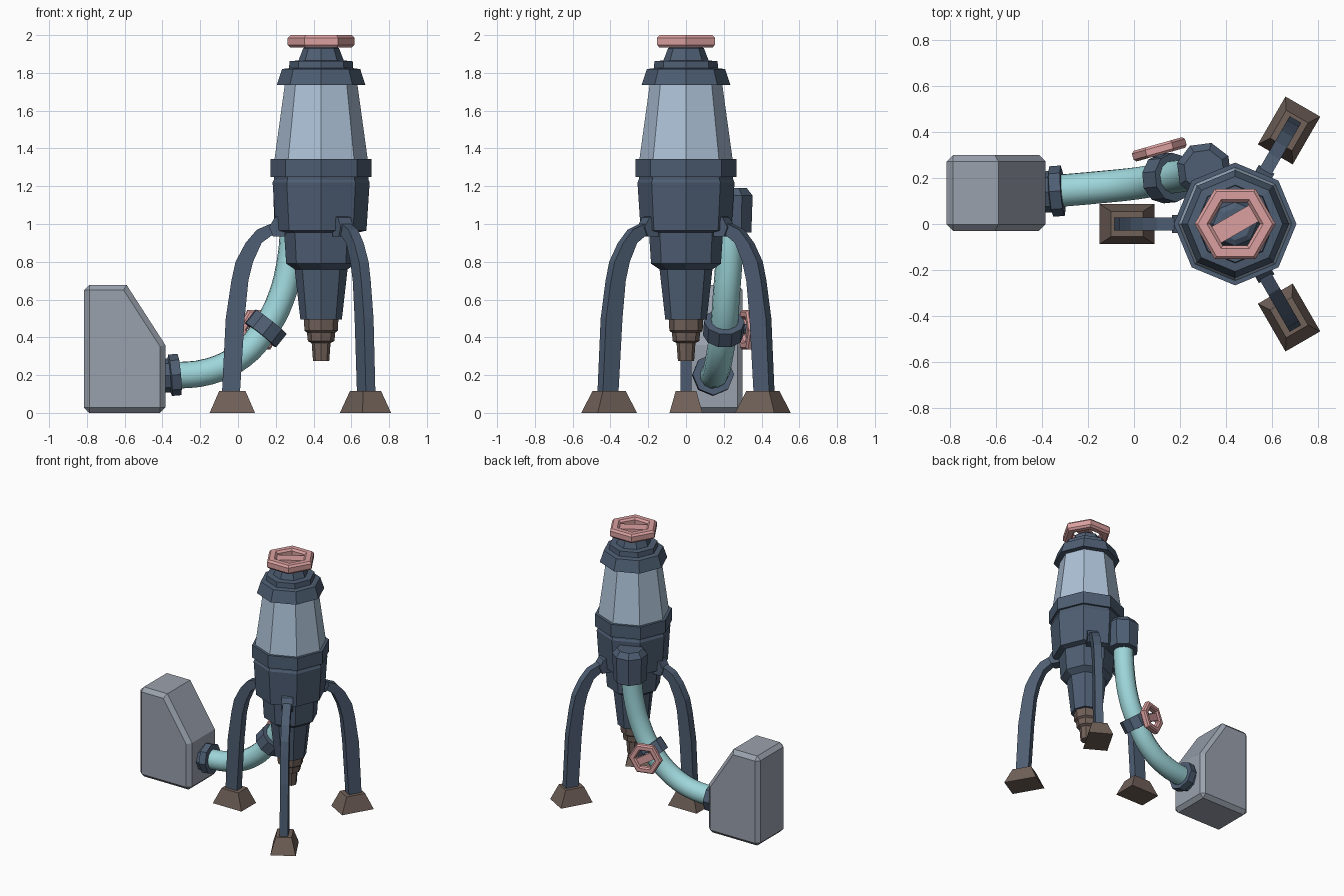
import bpy, bmesh, math
from mathutils import Vector, Matrix

if "Cube" in bpy.data.objects:
    bpy.data.objects.remove(bpy.data.objects["Cube"])

CX = 0.44  # body axis position


def material(name, rgb):
    m = bpy.data.materials.new(name)
    lin = [((c / 255 + 0.055) / 1.055) ** 2.4 for c in rgb]
    m.diffuse_color = (*lin, 1)
    m.use_nodes = True
    m.node_tree.nodes["Principled BSDF"].inputs["Base Color"].default_value = m.diffuse_color
    return m


SLATE = material("slate blue", (78, 94, 115))
GLASS = material("pale blue glass", (172, 193, 214))
PINK = material("pink", (219, 160, 160))
TEAL = material("pale teal", (158, 214, 218))
BROWN = material("brown", (113, 97, 89))
GREY = material("grey", (154, 161, 173))


def finish(name, bm, mat, matrix=Matrix()):
    bmesh.ops.recalc_face_normals(bm, faces=bm.faces)
    me = bpy.data.meshes.new(name)
    bm.to_mesh(me)
    bm.free()
    me.transform(matrix)
    me.materials.append(mat)
    ob = bpy.data.objects.new(name, me)
    bpy.context.collection.objects.link(ob)
    return ob


def lathe(name, profile, n, mat, matrix=Matrix(), ring=False):
    """Turn (radius, z) points; ring=True closes the profile on itself."""
    bm = bmesh.new()
    rows = [[bm.verts.new((r * math.cos(2 * math.pi * i / n), r * math.sin(2 * math.pi * i / n), z))
             for i in range(n)] for r, z in profile]
    pairs = list(zip(rows, rows[1:]))
    if ring:
        pairs.append((rows[-1], rows[0]))
    else:
        bm.faces.new(rows[0])
        bm.faces.new(rows[-1])
    for a, b in pairs:
        for i in range(n):
            j = (i + 1) % n
            bm.faces.new((a[i], a[j], b[j], b[i]))
    return finish(name, bm, mat, matrix)


def prism(name, pts, y0, y1, mat, matrix=Matrix()):
    """Extrude an x-z outline from y0 to y1."""
    bm = bmesh.new()
    face = bm.faces.new([bm.verts.new((x, y0, z)) for x, z in pts])
    geo = bmesh.ops.extrude_face_region(bm, geom=[face])["geom"]
    bmesh.ops.translate(bm, vec=(0, y1 - y0, 0), verts=[g for g in geo if isinstance(g, bmesh.types.BMVert)])
    return finish(name, bm, mat, matrix)


def block(name, bottom, top, z0, z1, mat, matrix):
    """Tapered box; bottom and top are half sizes."""
    bm = bmesh.new()
    bmesh.ops.create_cube(bm, size=2)
    for v in bm.verts:
        sx, sy = top if v.co.z > 0 else bottom
        v.co = (v.co.x * sx, v.co.y * sy, z1 if v.co.z > 0 else z0)
    return finish(name, bm, mat, matrix)


def aim(loc, axis):
    return Matrix.Translation(loc) @ Vector(axis).to_track_quat('Z', 'Y').to_matrix().to_4x4()


def wheel(name, ro, ri, h, matrix):
    """Six-sided hand wheel with one cross bar."""
    b = h * 0.22
    lathe(name + "_rim", [(ri, -h / 2 + b), (ri + b, -h / 2), (ro - b, -h / 2), (ro, -h / 2 + b),
                          (ro, h / 2 - b), (ro - b, h / 2), (ri + b, h / 2), (ri, h / 2 - b)],
          6, PINK, matrix, ring=True)
    block(name + "_bar", (ri * 0.98, ri * 0.38), (ri * 0.98, ri * 0.38), -h * 0.3, h * 0.25, PINK,
          matrix @ Matrix.Rotation(math.radians(30), 4, 'Z'))


# Main body stack
body = Matrix.Translation((CX, 0, 0))
lathe("drill_tip", [(.043, .275), (.05, .37), (.07, .38), (.075, .425), (.088, .435), (.093, .52)], 8, BROWN, body)
lathe("lower_body", [(.11, .495), (.14, .76), (.185, .79), (.196, .955), (.24, .965), (.257, 1.22), (.25, 1.235),
                     (.25, 1.25), (.267, 1.25), (.267, 1.345), (.235, 1.345)], 8, SLATE, body)
lathe("glass_tank", [(.247, 1.34), (.192, 1.74)], 8, GLASS, body)
lathe("top_cap", [(.19, 1.735), (.235, 1.735), (.207, 1.82), (.17, 1.825), (.167, 1.863), (.12, 1.865), (.095, 1.93),
                  (.07, 1.945)], 8, SLATE, body)
wheel("top_wheel", .177, .108, .066, Matrix.Translation((CX, 0, 1.967)))

# Three curved legs with tapered feet and sockets
leg = [(.525, .1), (.505, .5), (.475, .7), (.453, .8), (.40, .90), (.34, .97), (.27, 1.0), (.18, 1.02),
       (.18, .95), (.26, .94), (.315, .90), (.36, .80), (.385, .7), (.405, .5), (.43, .1)]
for k, ang in enumerate((60, 180, 300)):
    m = body @ Matrix.Rotation(math.radians(ang), 4, 'Z')
    prism(f"leg_{k + 1}", leg, -.029, .029, SLATE, m)
    prism(f"leg_socket_{k + 1}", [(.19, .935), (.255, .935), (.275, .985), (.245, 1.035), (.19, 1.05)],
          -.039, .039, SLATE, m)
    block(f"foot_{k + 1}", (.12, .0875), (.07, .055), 0, .115, BROWN, m @ Matrix.Translation((.47, 0, 0)))

# Outlet port on the back of the body
port = Matrix.Translation((.305, .235, 0)) @ Matrix.Rotation(math.radians(30), 4, 'Z')
lathe("outlet_port", [(.115, .955), (.122, 1.15), (.09, 1.19)], 8, SLATE, port)

# Hose sweeping down to the tank
path = [(.295, .235, 1.0), (.28, .228, .82), (.225, .212, .6), (.14, .2, .44), (.02, .178, .305),
        (-.15, .16, .22), (-.38, .14, .195)]
cu = bpy.data.curves.new("hose", 'CURVE')
cu.dimensions = '3D'
cu.bevel_depth = .072
cu.bevel_resolution = 4
cu.resolution_u = 4
sp = cu.splines.new('BEZIER')
sp.bezier_points.add(len(path) - 1)
for p, co in zip(sp.bezier_points, path):
    p.co = co
    p.handle_left_type = p.handle_right_type = 'AUTO'
cu.materials.append(TEAL)
hose = bpy.data.objects.new("hose", cu)
bpy.context.collection.objects.link(hose)
bpy.context.view_layer.objects.active = hose
hose.select_set(True)
bpy.ops.object.convert(target='MESH')
bpy.ops.object.shade_smooth_by_angle(angle=math.radians(40))

# Hose collars and valve wheel
lathe("hose_collar", [(.07, -.045), (.108, -.045), (.108, .045), (.07, .045)], 10, SLATE,
      aim((.147, .2, .447), (.62, .06, .78)))
lathe("tank_collar", [(.09, -.05), (.09, -.015), (.11, -.01), (.11, .04), (.07, .04)], 8, SLATE,
      aim((-.35, .142, .2), (1, .08, .09)))
normal = Vector((-.27, .96, 0))
lathe("valve_stem", [(.035, 0), (.03, .135)], 6, SLATE, aim((.142, .2, .445), normal))
wheel("valve_wheel", .12, .07, .048, aim((.11, .325, .44), normal))

# Supply tank with sloped front
tank = prism("supply_tank", [(-.815, 0), (-.385, 0), (-.385, .36), (-.59, .678), (-.815, .678)], -.03, .30, GREY)
bev = tank.modifiers.new("bevel", 'BEVEL')
bev.width = .028
bev.segments = 1
bev.limit_method = 'ANGLE'
bev.angle_limit = math.radians(65)
